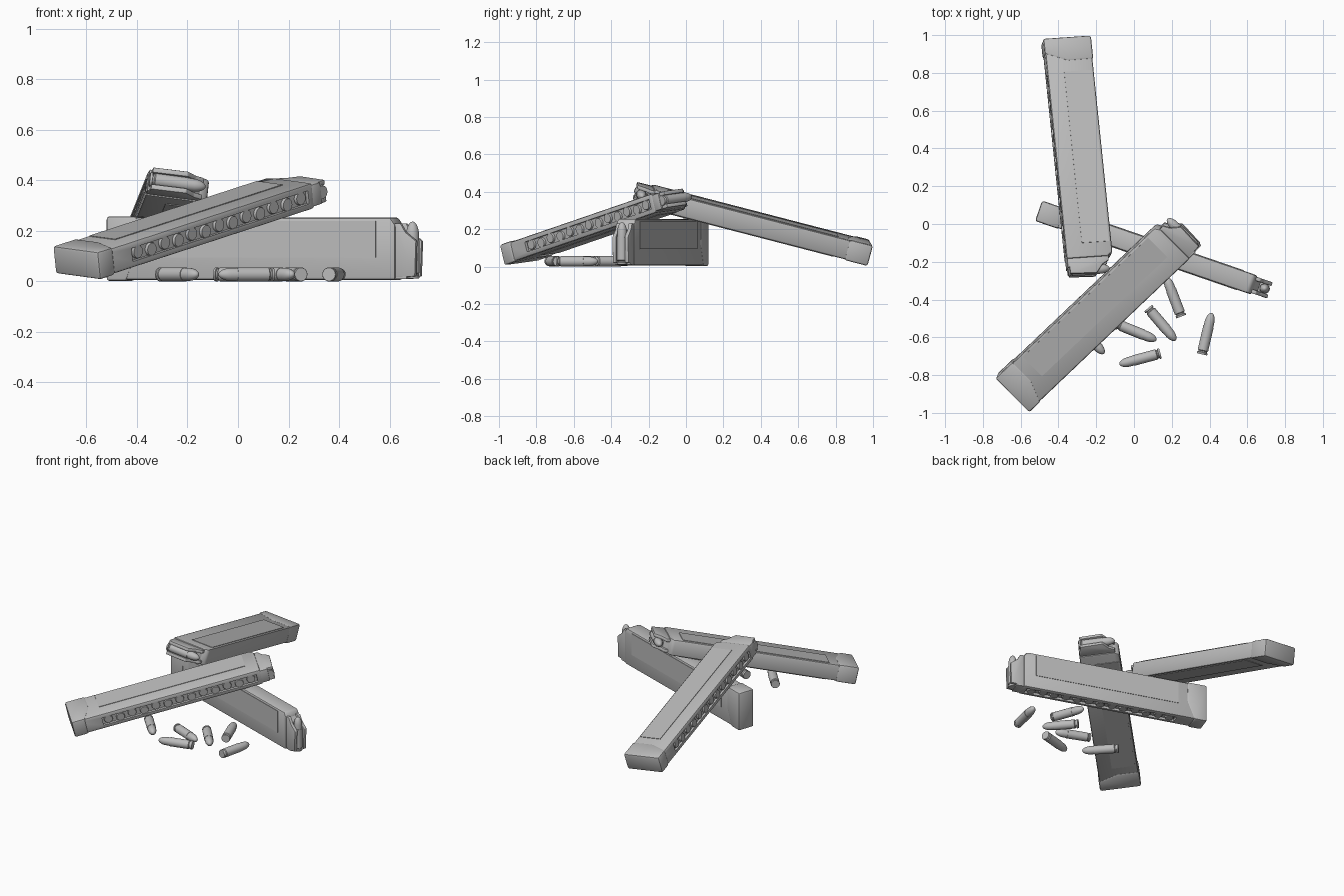
import bpy, bmesh, math
from mathutils import Matrix, Vector

cube = bpy.data.objects.get("Cube")
if cube:
    bpy.data.objects.remove(cube, do_unlink=True)

grey = bpy.data.materials.new("plain grey")
grey.use_nodes = True
COLOUR = (0.5, 0.5, 0.5, 1)
grey.diffuse_color = COLOUR
grey.node_tree.nodes["Principled BSDF"].inputs["Base Color"].default_value = COLOUR


def finish(bm, name):
    """Turn a bmesh into a shared mesh with smooth curves and sharp edges."""
    bmesh.ops.recalc_face_normals(bm, faces=bm.faces)
    for f in bm.faces:
        f.smooth = True
    for e in bm.edges:
        if len(e.link_faces) == 2 and e.calc_face_angle() > math.radians(35):
            e.smooth = False
    mesh = bpy.data.meshes.new(name)
    bm.to_mesh(mesh)
    bm.free()
    mesh.materials.append(grey)
    return mesh


def prism(outline, low, high, bevel):
    """Extrude an outline (length, width) through the thickness."""
    bm = bmesh.new()
    face = bm.faces.new([bm.verts.new((s, w, low)) for s, w in outline])
    top = bmesh.ops.extrude_face_region(bm, geom=[face])["geom"]
    verts = [v for v in top if isinstance(v, bmesh.types.BMVert)]
    bmesh.ops.translate(bm, verts=verts, vec=(0, 0, high - low))
    bmesh.ops.recalc_face_normals(bm, faces=bm.faces)
    if bevel:
        bmesh.ops.bevel(bm, geom=bm.edges[:], offset=bevel, segments=2,
                        profile=0.5, affect='EDGES')
    return bm


def lathe(profile, name, segments=24):
    """Spin (length, radius) points around the x axis."""
    bm = bmesh.new()
    verts = [bm.verts.new((x, 0, r)) for x, r in profile]
    edges = [bm.edges.new(pair) for pair in zip(verts, verts[1:])]
    bmesh.ops.spin(bm, geom=verts + edges, axis=(1, 0, 0), cent=(0, 0, 0),
                   angle=math.tau, steps=segments)
    bmesh.ops.remove_doubles(bm, verts=bm.verts, dist=0.0002)
    return finish(bm, name)


def place(mesh, name, matrix):
    obj = bpy.data.objects.new(name, mesh)
    obj.matrix_world = matrix
    bpy.context.collection.objects.link(obj)


# Cartridge: rim, extractor groove, case and rounded nose
CASE_R, NOSE_START, LENGTH = 0.028, 0.15, 0.225
profile = [(0, 0), (0, 0.026), (0.004, CASE_R), (0.01, CASE_R), (0.012, 0.023),
           (0.018, 0.023), (0.022, CASE_R), (NOSE_START, CASE_R), (NOSE_START, 0.026)]
for i in range(1, 9):
    a = i / 8 * math.pi / 2
    profile.append((0.168 + (LENGTH - 0.168) * math.sin(a), 0.026 * math.cos(a)))
cartridge = lathe(profile, "cartridge")

# Magazine tube with a long window pressed into its rear edge
HALF_W, HALF_T, BODY = 0.124, 0.053, 1.21
bm = prism([(0.01, -HALF_W), (BODY, -HALF_W), (BODY, HALF_W - 0.03),
            (BODY - 0.02, HALF_W), (0.01, HALF_W)], -HALF_T, HALF_T, 0.012)
rear = max((f for f in bm.faces if f.normal.y < -0.9), key=lambda f: f.calc_area())
WINDOW = (0.19, 1.18)
bmesh.ops.inset_region(bm, faces=[rear], thickness=0.012)
for v in rear.verts:
    v.co.x = min(max(v.co.x, WINDOW[0]), WINDOW[1])
    v.co.z = math.copysign(0.027, v.co.z)
bmesh.ops.inset_region(bm, faces=[rear], thickness=0.001, depth=-0.015)
tube = finish(bm, "tube")

# Base plate with an angled seam
base_plate = finish(prism([(0, -0.128), (0.085, -0.128), (0.132, -0.01), (0.13, 0.128),
                           (0, 0.128)], -0.057, 0.057, 0.012), "base_plate")

# Shallow raised panel on each broad face
panel = finish(prism([(0.19, -0.035), (1.13, -0.035), (1.13, 0.11), (0.19, 0.11)],
                     -HALF_T - 0.003, HALF_T + 0.003, 0), "side_panels")

# Feed lips: two sloped walls that hold the top cartridge
LIP = [(1.2, -0.115), (1.29, -0.11), (1.295, 0.03), (1.25, 0.065), (1.23, 0.1), (1.2, 0.1)]
lips = [finish(prism(LIP, lo, hi, 0.004), "feed_lip")
        for lo, hi in ((-0.045, -0.024), (0.024, 0.045))]
rear_wall = finish(prism([(1.2, -0.121), (1.255, -0.121), (1.255, -0.105), (1.2, -0.105)],
                         -0.044, 0.044, 0.004), "lip_rear_wall")
follower = finish(prism([(1.2, -0.11), (1.235, -0.11), (1.235, 0.06), (1.2, 0.1)],
                        -0.03, 0.03, 0), "feed_bed")

# Case head seen through the window
case_head = lathe([(0, 0), (0, 0.025), (0.004, 0.027), (0.022, 0.027)], "case_head")


def magazine(name, base, axis, front):
    """axis runs from base plate to mouth; front is where the nose points."""
    u = Vector(axis).normalized()
    w = Vector(front)
    w = (w - u * w.dot(u)).normalized()
    frame = Matrix.Translation(base) @ Matrix((u, w, u.cross(w))).transposed().to_4x4()
    parts = [tube, base_plate, panel, rear_wall, follower] + lips
    for part in parts:
        place(part, f"{name}_{part.name}", frame)
    turn = Matrix.Rotation(math.pi / 2, 4, 'Z')
    place(cartridge, f"{name}_top_cartridge",
          frame @ Matrix.Translation((1.265, -0.118, 0)) @ turn)
    count = 13
    step = (WINDOW[1] - WINDOW[0]) / count
    for i in range(count):
        pos = (WINDOW[0] + step * (i + 0.5), -HALF_W + 0.003, 0.004 * (-1) ** i)
        place(case_head, f"{name}_case_head", frame @ Matrix.Translation(pos) @ turn)


magazine("standing_magazine", (-0.505, 0.07, 0.13), (1.22, -0.42, 0), (0, 0, 1))
magazine("front_magazine", (-0.64, -0.896, 0.073), (0.705, 0.67, 0.23), (-0.69, 0.72, 0.1))
magazine("back_magazine", (-0.36, 0.977, 0.073), (0.13, -1.255, 0.325), (1, 0.1, -0.14))

# Loose cartridges on the ground: base point and nose point
LOOSE = [((0.36, -0.69), (0.41, -0.475)), ((0.25, -0.49), (0.17, -0.28)),
         ((0.075, -0.445), (0.215, -0.61)), ((-0.09, -0.53), (0.12, -0.615)),
         ((0.14, -0.685), (-0.085, -0.745)), ((-0.31, -0.52), (-0.16, -0.685))]
for (bx, by), (nx, ny) in LOOSE:
    place(cartridge, "loose_cartridge", Matrix.Translation((bx, by, CASE_R))
          @ Matrix.Rotation(math.atan2(ny - by, nx - bx), 4, 'Z'))
